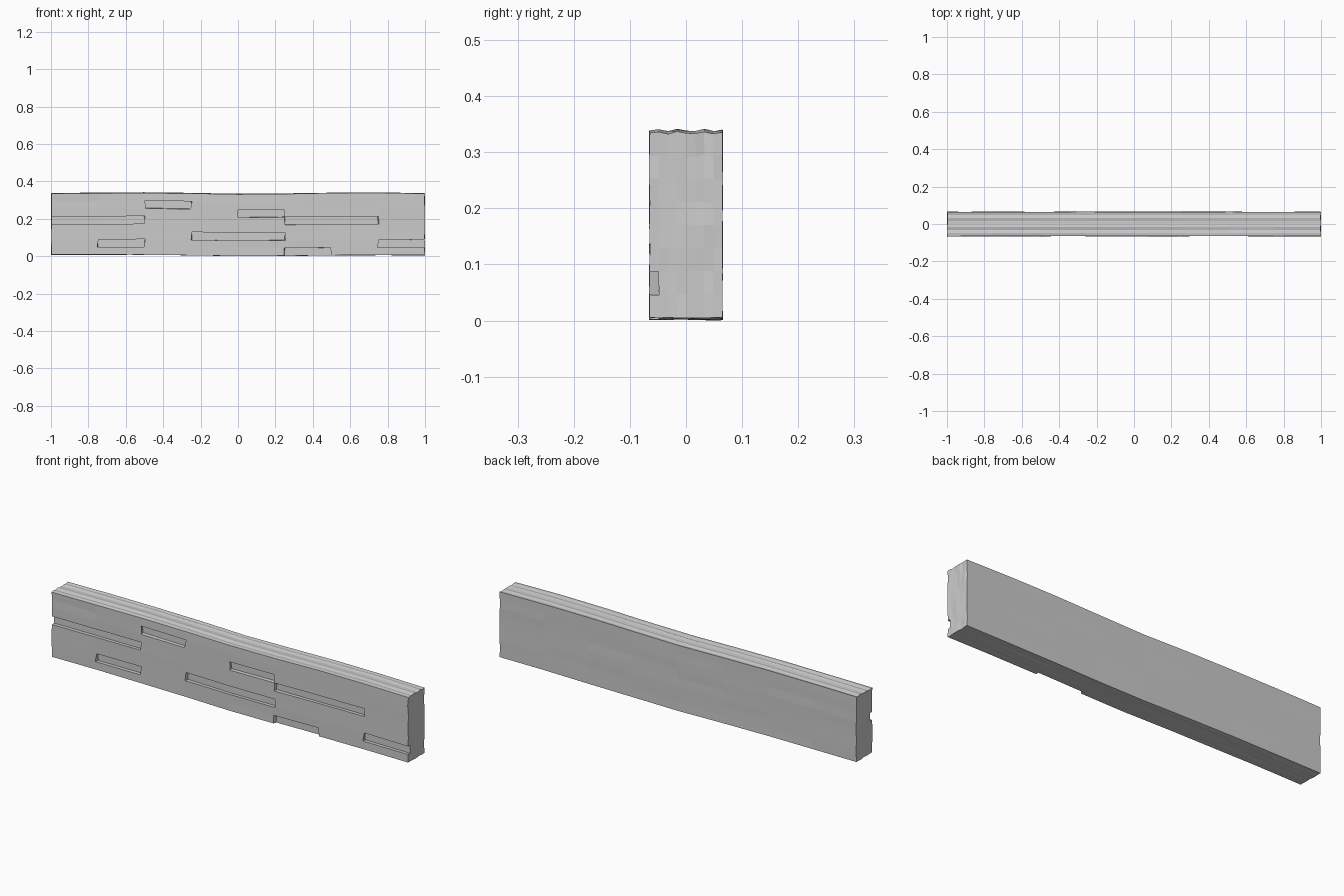
import bpy, bmesh, random

if "Cube" in bpy.data.objects:
    bpy.data.objects.remove(bpy.data.objects["Cube"])

random.seed(4)
N = 8                                   # cells along each axis
LENGTH, DEPTH = 2.0, 0.13

# Slots cut one cell deep into the front: (row, first column, last column)
SLOTS = [(4, 0, 1), (6, 2, 2), (1, 1, 1), (2, 3, 4),
         (5, 4, 4), (4, 5, 6), (0, 5, 5), (1, 7, 7)]
empty = {(c, 0, r) for r, a, b in SLOTS for c in range(a, b + 1)}

# Wavy top and bottom edges, one height per column line
TOP = [.338, .340, .341, .338, .333, .336, .340, .341, .337]
BOTTOM = [.010, .010, .010, .007, .003, .004, .006, .008, .007]
# Lengthwise grain ridges across the thickness
RIDGE = [-.001, .001, -.002, .002, -.001, -.002, .002, -.002, .001]


def solid(i, j, k):
    return all(0 <= n < N for n in (i, j, k)) and (i, j, k) not in empty


bm = bmesh.new()
lattice = {}


def vert(i, j, k):
    if (i, j, k) not in lattice:
        x = (i / N - .5) * LENGTH
        if i in (0, N):
            x += random.uniform(-.004, 0) * (1 if i else -1)
        else:
            x += random.uniform(-.006, .006)
        y = (j / N - .5) * DEPTH + random.uniform(-.0008, .0008)
        z = BOTTOM[i] + (TOP[i] - BOTTOM[i]) * k / N + random.uniform(-.001, .001)
        z += RIDGE[j] * (k / N)
        lattice[i, j, k] = bm.verts.new((x, y, max(z, 0)))
    return lattice[i, j, k]


# Outer skin: a face wherever a solid cell meets an empty one
for i in range(N):
    for j in range(N):
        for k in range(N):
            if not solid(i, j, k):
                continue
            for axis in range(3):
                for side in (0, 1):
                    nb = [i, j, k]
                    nb[axis] += 1 if side else -1
                    if solid(*nb):
                        continue
                    u, v = (axis + 1) % 3, (axis + 2) % 3
                    loop = []
                    for a, b in ((0, 0), (1, 0), (1, 1), (0, 1)):
                        p = [i, j, k]
                        p[axis] += side
                        p[u] += a
                        p[v] += b
                        loop.append(vert(*p))
                    bm.faces.new(loop if side else loop[::-1])

# Settle the plank on the ground
low = min(v.co.z for v in bm.verts)
for v in bm.verts:
    v.co.z -= low

mesh = bpy.data.meshes.new("weathered_plank")
bm.to_mesh(mesh)
bm.free()
plank = bpy.data.objects.new("weathered_plank", mesh)
bpy.context.collection.objects.link(plank)
